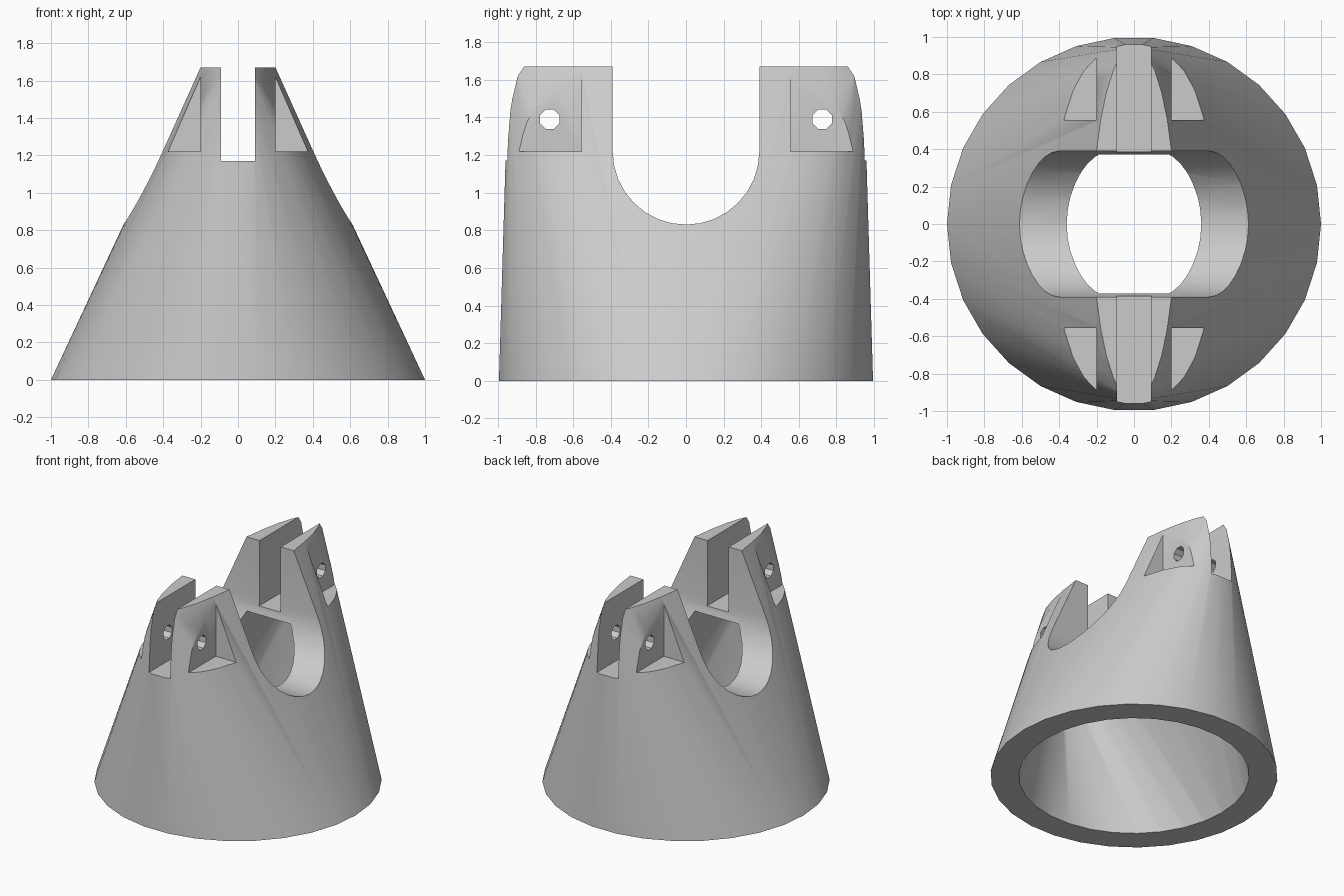
import bpy, bmesh
from math import cos, sin, pi, radians

cube = bpy.data.objects.get("Cube")
if cube:
    bpy.data.objects.remove(cube)

SIDES = 30
TOP = 1.67


def new_object(name, bm):
    bmesh.ops.recalc_face_normals(bm, faces=bm.faces)
    mesh = bpy.data.meshes.new(name)
    bm.to_mesh(mesh)
    bm.free()
    obj = bpy.data.objects.new(name, mesh)
    bpy.context.collection.objects.link(obj)
    return obj


def hull(name, rings):
    """Convex hull of ellipses given as (radius x, radius y, height)."""
    bm = bmesh.new()
    for rx, ry, z in rings:
        for i in range(SIDES):
            a = 2 * pi * i / SIDES
            bm.verts.new((rx * cos(a), ry * sin(a), z))
    res = bmesh.ops.convex_hull(bm, input=bm.verts)
    bmesh.ops.delete(bm, geom=[v for v in bm.verts if not v.link_faces], context='VERTS')
    bmesh.ops.dissolve_limit(bm, angle_limit=0.001, verts=bm.verts, edges=bm.edges)
    return new_object(name, bm)


def prism(name, profile, x0, x1):
    """Extrude a (y, z) profile along x."""
    bm = bmesh.new()
    face = bm.faces.new([bm.verts.new((x0, y, z)) for y, z in profile])
    ext = bmesh.ops.extrude_face_region(bm, geom=[face])
    moved = [g for g in ext["geom"] if isinstance(g, bmesh.types.BMVert)]
    bmesh.ops.translate(bm, verts=moved, vec=(x1 - x0, 0, 0))
    return new_object(name, bm)


def rect(y0, y1, z0, z1):
    return [(y0, z0), (y1, z0), (y1, z1), (y0, z1)]


def arc(cy, cz, r, start, end, n):
    return [(cy + r * cos(start + (end - start) * i / n),
             cz + r * sin(start + (end - start) * i / n)) for i in range(n + 1)]


# Tapered body: round base, narrow elliptical top
body = hull("tapered_body", [(1, 1, 0), (0.22, 0.95, TOP)])

# Hollow interior, just breaking through the base
cutters = [hull("cavity", [(0.805, 0.805, -0.01), (0.212, 0.78, 1.11)])]

# U-shaped saddle running from side to side
saddle = arc(0, 1.22, 0.39, pi, 2 * pi, 16) + [(0.39, 2), (-0.39, 2)]
cutters.append(prism("saddle", saddle, -1.5, 1.5))

# Slot splitting each upright into two ears
cutters.append(prism("slot", rect(-1.5, 1.5, 1.17, 2), -0.09, 0.09))

# Side pockets and pin holes, mirrored
for sy in (-1, 1):
    for sx in (-1, 1):
        x0, x1 = sorted((sx * 0.2, sx * 1.2))
        y0, y1 = sorted((sy * 0.555, sy * 1.3))
        cutters.append(prism("pocket", rect(y0, y1, 1.22, 2), x0, x1))
    hole = arc(sy * 0.725, 1.39, 0.056, pi / 8, pi / 8 + 2 * pi, 8)[:-1]
    cutters.append(prism("pin_hole", hole, -0.6, 0.6))

for c in cutters:
    c.hide_render = True
    mod = body.modifiers.new(c.name, 'BOOLEAN')
    mod.operation = 'DIFFERENCE'
    mod.solver = 'EXACT'
    mod.object = c

# Bake the cuts and discard the cutters
graph = bpy.context.evaluated_depsgraph_get()
graph.update()
mesh = bpy.data.meshes.new_from_object(body.evaluated_get(graph))
body.modifiers.clear()
body.data = mesh
for c in cutters:
    bpy.data.objects.remove(c)

# Single grey material
grey = bpy.data.materials.new("light_grey")
grey.use_nodes = True
colour = (0.6, 0.6, 0.6, 1)
grey.diffuse_color = colour
grey.node_tree.nodes["Principled BSDF"].inputs["Base Color"].default_value = colour
mesh.materials.clear()
mesh.materials.append(grey)

bpy.ops.object.select_all(action='DESELECT')
body.select_set(True)
bpy.context.view_layer.objects.active = body
bpy.ops.object.shade_smooth_by_angle(angle=radians(30))
